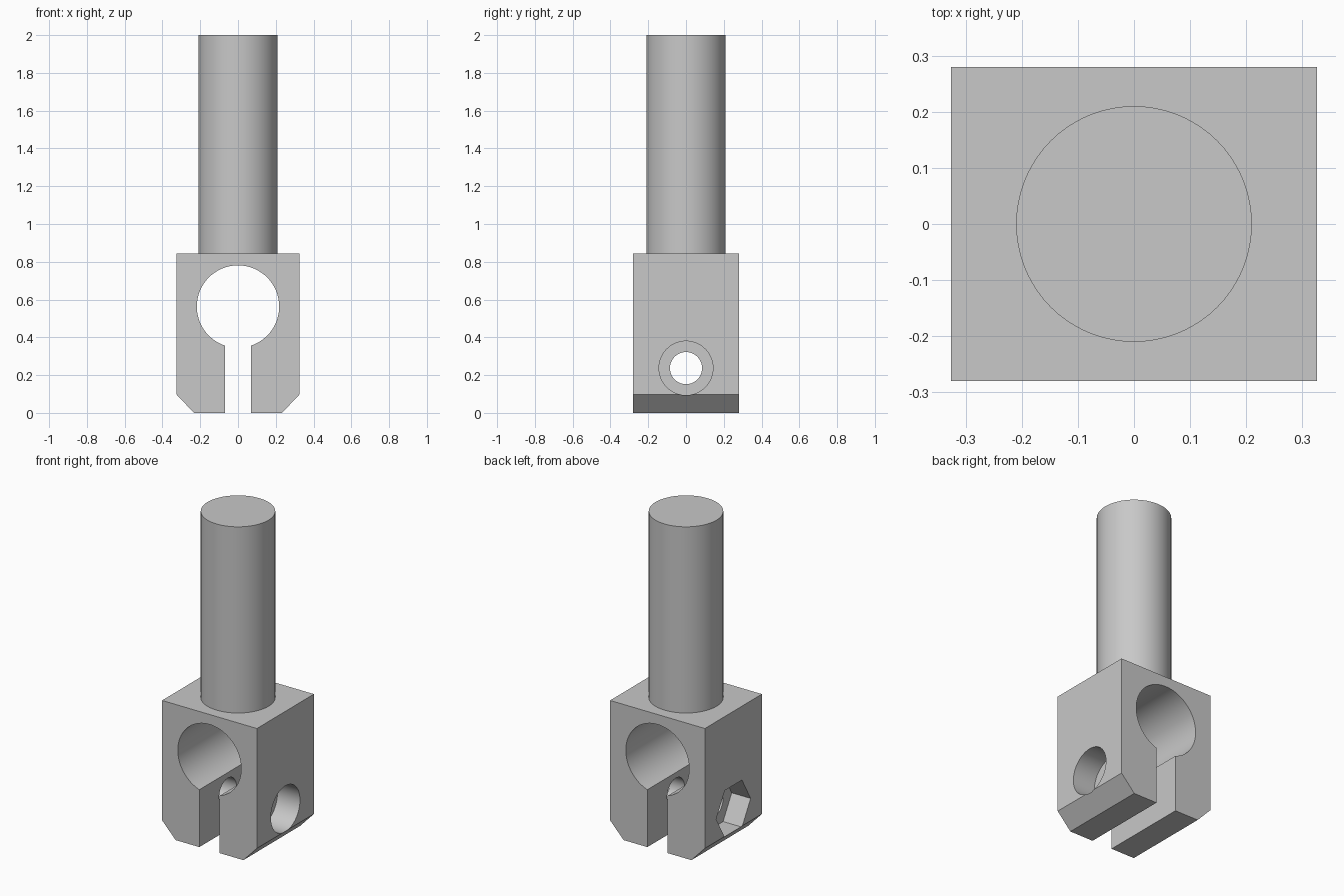
import bpy, bmesh, math

if "Cube" in bpy.data.objects:
    bpy.data.objects.remove(bpy.data.objects["Cube"])

STEEL = bpy.data.materials.new("grey_steel")
STEEL.diffuse_color = (0.58, 0.58, 0.58, 1)
STEEL.use_nodes = True
STEEL.node_tree.nodes["Principled BSDF"].inputs["Base Color"].default_value = STEEL.diffuse_color

BODY_X, BODY_Y, BODY_TOP = 0.326, 0.28, 0.843
BORE_R, BORE_Z = 0.218, 0.563
SLOT = 0.07
BOLT_Z = 0.237


def prism(name, pts, to3d, a, b):
    """Extrude a closed 2D profile between a and b; to3d places each point."""
    bm = bmesh.new()
    face = bm.faces.new([bm.verts.new(to3d(u, v, a)) for u, v in pts])
    start, end = to3d(0, 0, a), to3d(0, 0, b)
    ext = bmesh.ops.extrude_face_region(bm, geom=[face])
    moved = [g for g in ext["geom"] if isinstance(g, bmesh.types.BMVert)]
    bmesh.ops.translate(bm, verts=moved, vec=[e - s for s, e in zip(start, end)])
    bmesh.ops.recalc_face_normals(bm, faces=bm.faces)
    mesh = bpy.data.meshes.new(name)
    bm.to_mesh(mesh)
    bm.free()
    mesh.materials.append(STEEL)
    ob = bpy.data.objects.new(name, mesh)
    bpy.context.collection.objects.link(ob)
    return ob


def ring(r, n, cv=0.0):
    return [(r * math.cos(2 * math.pi * i / n), cv + r * math.sin(2 * math.pi * i / n))
            for i in range(n)]


def along_x(u, v, d):
    return (d, u, v)


def along_y(u, v, d):
    return (u, d, v)


def along_z(u, v, d):
    return (u, v, d)


def smooth(ob):
    bpy.ops.object.select_all(action='DESELECT')
    ob.select_set(True)
    bpy.context.view_layer.objects.active = ob
    bpy.ops.object.shade_smooth_by_angle(angle=math.radians(25))


# Clamp body: chamfered block whose profile includes the bore and the slot
half = [(SLOT, 0), (0.233, 0), (BODY_X, 0.098), (BODY_X, BODY_TOP)]
outer = half + [(-x, z) for x, z in reversed(half)]
a0 = math.asin(SLOT / BORE_R)
n = 72
arc = []
for i in range(n + 1):
    t = -math.pi / 2 - a0 - (2 * math.pi - 2 * a0) * i / n
    arc.append((BORE_R * math.cos(t), BORE_Z + BORE_R * math.sin(t)))
body = prism("clamp_body", outer + arc, along_y, -BODY_Y, BODY_Y)

# Cross bolt hole, round counterbore on the right, hex nut pocket on the left
cutters = [
    prism("bolt_hole_cutter", ring(0.085, 48, BOLT_Z), along_x, -0.5, 0.5),
    prism("counterbore_cutter", ring(0.143, 64, BOLT_Z), along_x, BODY_X - 0.155, 0.5),
    prism("nut_pocket_cutter", ring(0.169, 6, BOLT_Z), along_x, -0.5, -BODY_X + 0.13),
]
for c in cutters:
    c.hide_render = True
    mod = body.modifiers.new(c.name, 'BOOLEAN')
    mod.operation = 'DIFFERENCE'
    mod.solver = 'EXACT'
    mod.object = c
    bpy.context.view_layer.objects.active = body
    bpy.ops.object.modifier_apply(modifier=mod.name)
for c in cutters:
    bpy.data.objects.remove(c)
smooth(body)

# Round shaft standing on the body
shaft = prism("shaft", ring(0.21, 72), along_z, BODY_TOP, 2.0)
smooth(shaft)
